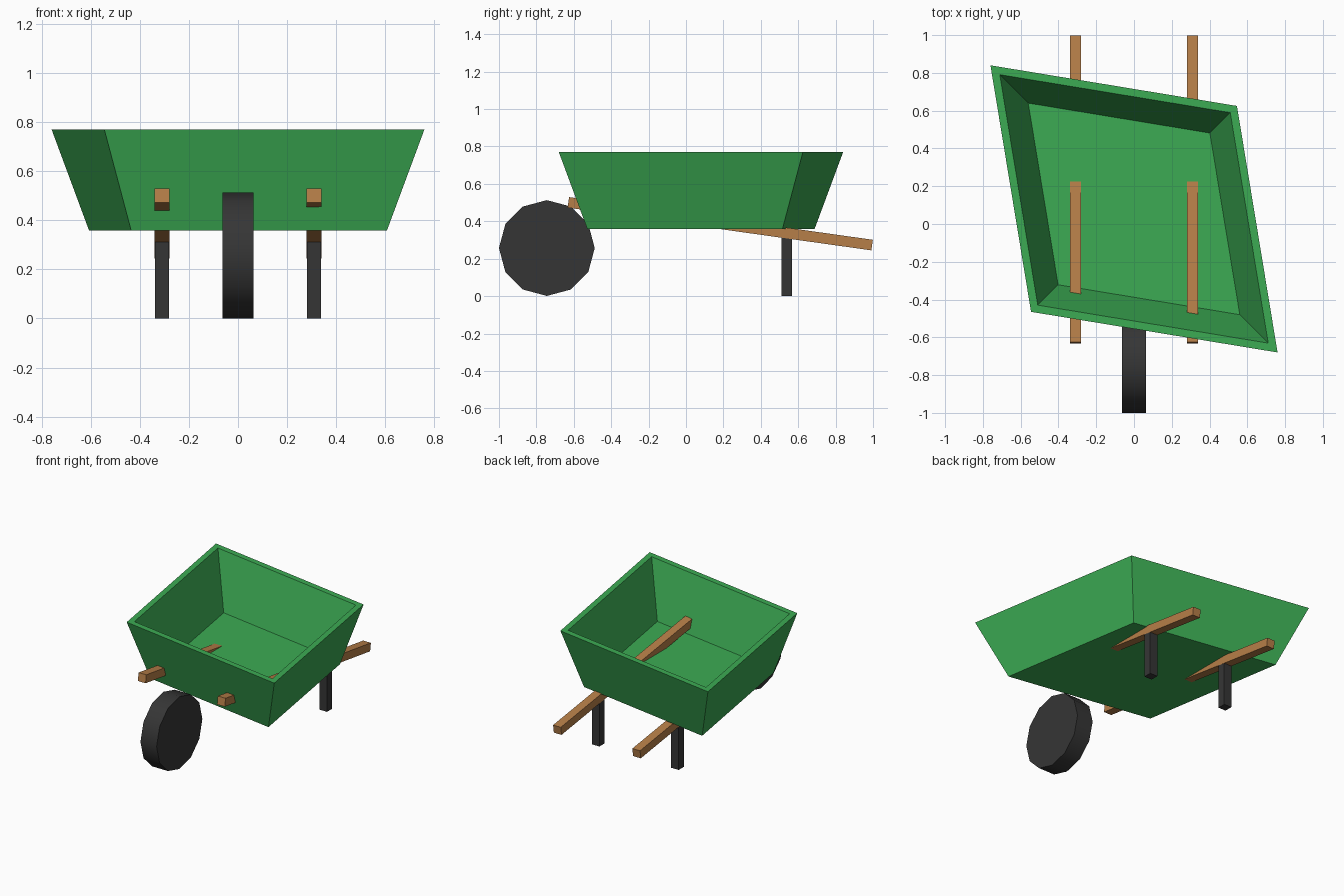
import bpy, bmesh, math
from mathutils import Matrix

cube = bpy.data.objects.get("Cube")
if cube:
    bpy.data.objects.remove(cube, do_unlink=True)


def material(name, rgb):
    m = bpy.data.materials.new(name)
    m.use_nodes = True
    m.diffuse_color = (*rgb, 1)
    m.node_tree.nodes["Principled BSDF"].inputs["Base Color"].default_value = (*rgb, 1)
    return m


green = material("green_paint", (0.045, 0.41, 0.088))
wood = material("brown_wood", (0.47, 0.21, 0.065))
dark = material("dark_rubber", (0.036, 0.036, 0.036))


def finish(name, bm, mat):
    bmesh.ops.recalc_face_normals(bm, faces=bm.faces)
    mesh = bpy.data.meshes.new(name)
    bm.to_mesh(mesh)
    bm.free()
    mesh.materials.append(mat)
    obj = bpy.data.objects.new(name, mesh)
    bpy.context.collection.objects.link(obj)
    return obj


def box(name, size, centre, mat, tilt=0):
    bm = bmesh.new()
    bmesh.ops.create_cube(bm, size=1, matrix=Matrix.Translation(centre)
                          @ Matrix.Rotation(tilt, 4, 'X') @ Matrix.Diagonal((*size, 1)))
    return finish(name, bm, mat)


# Tray: a diamond outline lofted up the outside, over the rim and down inside
LONG, SHORT, TRAY_Y = 0.76, 0.545, 0.08
outline = [(-LONG, LONG), (-SHORT, -SHORT), (LONG, -LONG), (SHORT, SHORT)]
levels = [(0.8, 0.36), (1, 0.77), (0.935, 0.77), (0.737, 0.41)]
bm = bmesh.new()
rings = [[bm.verts.new((x * s, y * s + TRAY_Y, z)) for x, y in outline] for s, z in levels]
for low, high in zip(rings, rings[1:]):
    for i in range(4):
        j = (i + 1) % 4
        bm.faces.new((low[i], low[j], high[j], high[i]))
bm.faces.new(rings[0])
bm.faces.new(rings[-1])
finish("tray", bm, green)

# Sloping handles and upright legs on both sides
for side, x in (("left", 0.31), ("right", -0.31)):
    box(side + "_handle", (0.06, 1.64, 0.057), (x, 0.183, 0.387), wood, math.radians(-8))
    box(side + "_leg", (0.059, 0.057, 0.35), (x, 0.538, 0.175), dark)

# Twelve-sided wheel on the sideways axle
bm = bmesh.new()
bmesh.ops.create_cone(bm, cap_ends=True, segments=12, radius1=0.256, radius2=0.256, depth=0.126,
                      matrix=Matrix.Translation((0, -0.744, 0.257)) @ Matrix.Rotation(math.pi / 2, 4, 'Y'))
wheel = finish("wheel", bm, dark)
bpy.ops.object.select_all(action='DESELECT')
wheel.select_set(True)
bpy.context.view_layer.objects.active = wheel
bpy.ops.object.shade_smooth_by_angle(angle=math.radians(40))
